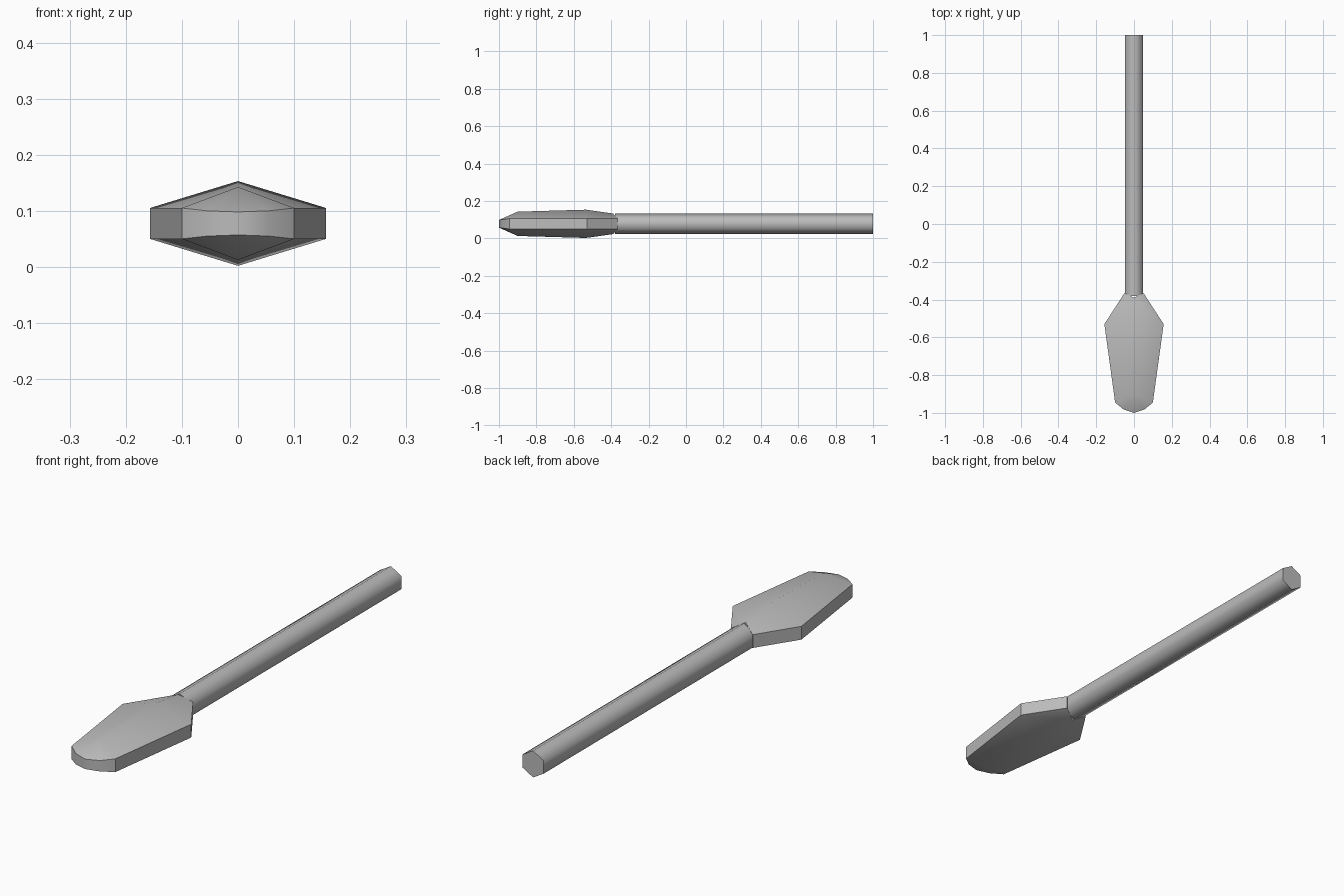
import bpy
import bmesh
import math

cube = bpy.data.objects.get("Cube")
if cube:
    bpy.data.objects.remove(cube, do_unlink=True)

MID_Z = 0.078

grey = bpy.data.materials.new("plain_grey")
grey.use_nodes = True
grey.diffuse_color = (0.5, 0.5, 0.5, 1)
grey.node_tree.nodes["Principled BSDF"].inputs["Base Color"].default_value = (0.5, 0.5, 0.5, 1)

# Six-sided shaft, smooth round its length with sharp ends
START, END = -0.38, 1.0
bpy.ops.mesh.primitive_cylinder_add(
    vertices=6, radius=0.055, depth=END - START,
    location=(0, (START + END) / 2, MID_Z), rotation=(math.pi / 2, 0, 0))
shaft = bpy.context.object
shaft.name = "shaft"
shaft.data.materials.append(grey)
bpy.ops.object.shade_smooth_by_angle(angle=math.radians(65))

# Blade: one quarter, mirrored sideways and up-down
rim = [(0.05, -0.365, 0.0275), (0.157, -0.53, 0.0275), (0.1, -0.945, 0.0275),
       (0.055, -0.982, 0.0225), (0, -1, 0.0205)]
ridge = [(-0.39, 0.055), (-0.535, 0.0755), (-0.9, 0.065)]

bm = bmesh.new()
upper = [bm.verts.new(p) for p in rim]
middle = [bm.verts.new((x, y, 0)) for x, y, z in rim]
spine = [bm.verts.new((0, y, z)) for y, z in ridge]
core = bm.verts.new((0, ridge[0][0], 0))

for i in range(2):
    bm.faces.new((spine[i], spine[i + 1], upper[i + 1], upper[i]))
for i in range(2, 4):
    bm.faces.new((spine[2], upper[i + 1], upper[i]))
for i in range(4):
    bm.faces.new((upper[i], upper[i + 1], middle[i + 1], middle[i]))
bm.faces.new((spine[0], upper[0], middle[0], core))

# Sharp rim, root and side corners; soft ridge
for f in bm.faces:
    f.smooth = True
sharp = list(zip(upper, upper[1:])) + list(zip(upper[:3], middle[:3])) + [(spine[0], upper[0])]
for a, b in sharp:
    bm.edges.get((a, b)).smooth = False

mesh = bpy.data.meshes.new("blade")
bm.to_mesh(mesh)
bm.free()
mesh.materials.append(grey)
blade = bpy.data.objects.new("blade", mesh)
blade.location.z = MID_Z
bpy.context.collection.objects.link(blade)
mirror = blade.modifiers.new("mirror", "MIRROR")
mirror.use_axis = (True, False, True)
